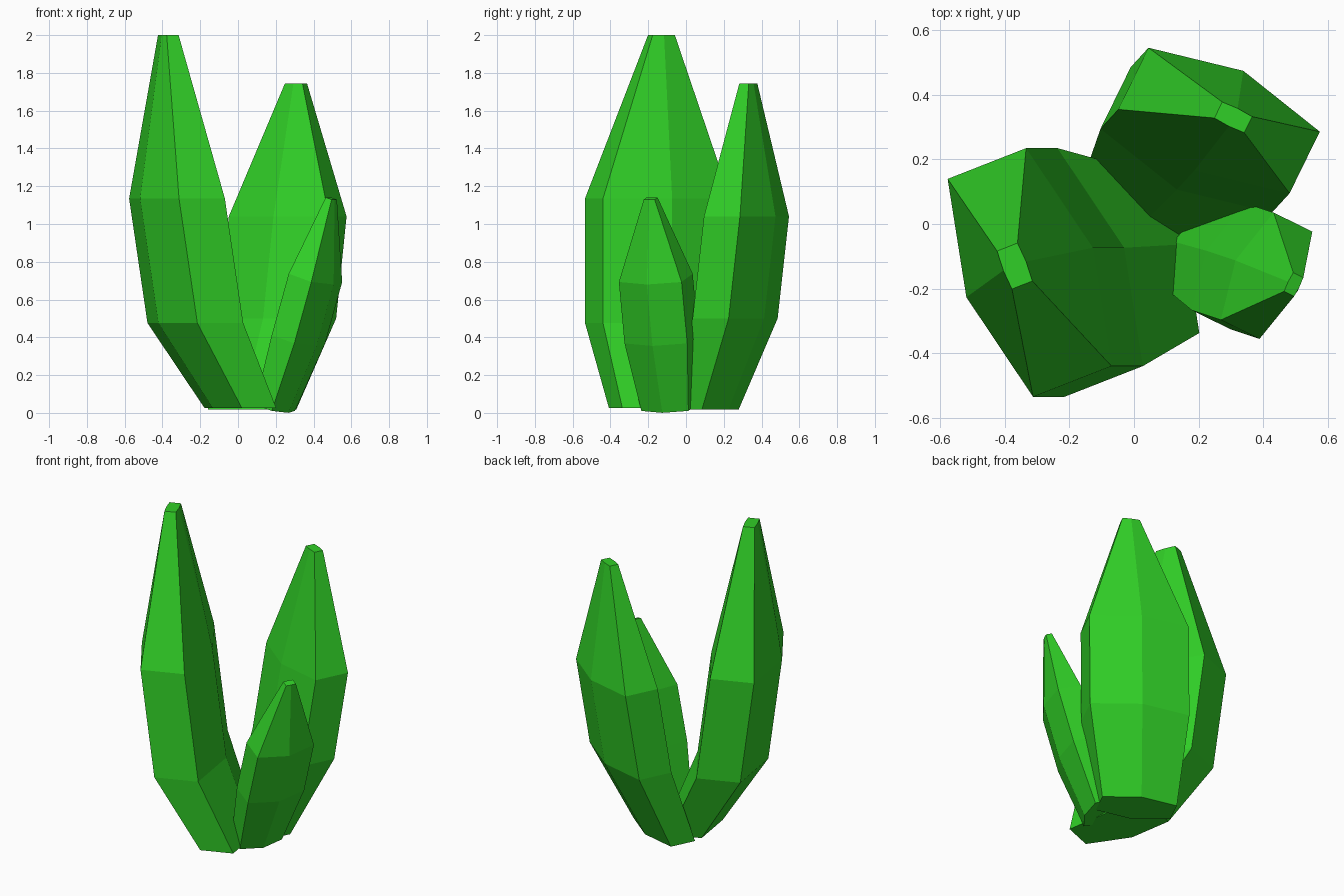
import bpy
import math

if "Cube" in bpy.data.objects:
    bpy.data.objects.remove(bpy.data.objects["Cube"])

green = bpy.data.materials.new("leaf_green")
green.diffuse_color = (0.03, 0.62, 0.02, 1)
green.use_nodes = True
green.node_tree.nodes["Principled BSDF"].inputs["Base Color"].default_value = green.diffuse_color

# Unit cross-section: (along width, across thickness), a hexagon bulging at mid width
SECTION = [(-1, -0.36), (-1, 0.36), (0, 0.58), (1, 0.36), (1, -0.36), (0, -0.58)]
# Scale of (width, thickness corner, thickness middle) from base to tip
SCALES = [(0.75, 0.75, 0.75), (1, 1, 1), (1, 1, 1), (0.174, 0.26, 0.18)]


def leaf(name, half_width, angle, centres, tilt=0.0):
    """Loft four scaled hexagons through the centres; tilt slopes each ring across its thickness."""
    c, s = math.cos(math.radians(angle)), math.sin(math.radians(angle))
    verts, faces, n = [], [], len(SECTION)
    for (cx, cy, cz), (sw, sc, sm) in zip(centres, SCALES):
        for a, b in SECTION:
            u = a * sw * half_width
            v = b * (sc if a else sm) * half_width
            verts.append((cx + u * c - v * s, cy + u * s + v * c, cz + tilt * v))
    for r in range(len(SCALES) - 1):
        for i in range(n):
            j = (i + 1) % n
            faces.append((r * n + j, r * n + i, (r + 1) * n + i, (r + 1) * n + j))
    faces.append(tuple(range(n)))
    faces.append(tuple(reversed(range(len(verts) - n, len(verts)))))
    mesh = bpy.data.meshes.new(name)
    mesh.from_pydata(verts, [], faces)
    mesh.materials.append(green)
    obj = bpy.data.objects.new(name, mesh)
    bpy.context.collection.objects.link(obj)
    # Consistent outward normals
    import bmesh
    bm = bmesh.new()
    bm.from_mesh(mesh)
    bmesh.ops.recalc_face_normals(bm, faces=bm.faces)
    bm.to_mesh(mesh)
    bm.free()


# Tall leaf leaning left
leaf("tall_leaf", 0.362, 111.4,
     [(0.012, -0.12, 0.027), (-0.226, -0.15, 0.476), (-0.323, -0.15, 1.135), (-0.369, -0.13, 2.0)])
# Medium leaf at the back right
leaf("medium_leaf", 0.295, -26.1,
     [(0.075, 0.11, 0.018), (0.208, 0.26, 0.5), (0.263, 0.32, 1.04), (0.307, 0.33, 1.745)])
# Small leaf at the front right, its rings tipped outward
leaf("small_leaf", 0.185, 63.8,
     [(0.195, -0.09, 0.027), (0.32, -0.13, 0.39), (0.41, -0.16, 0.715), (0.494, -0.187, 1.135)],
     tilt=0.33)
